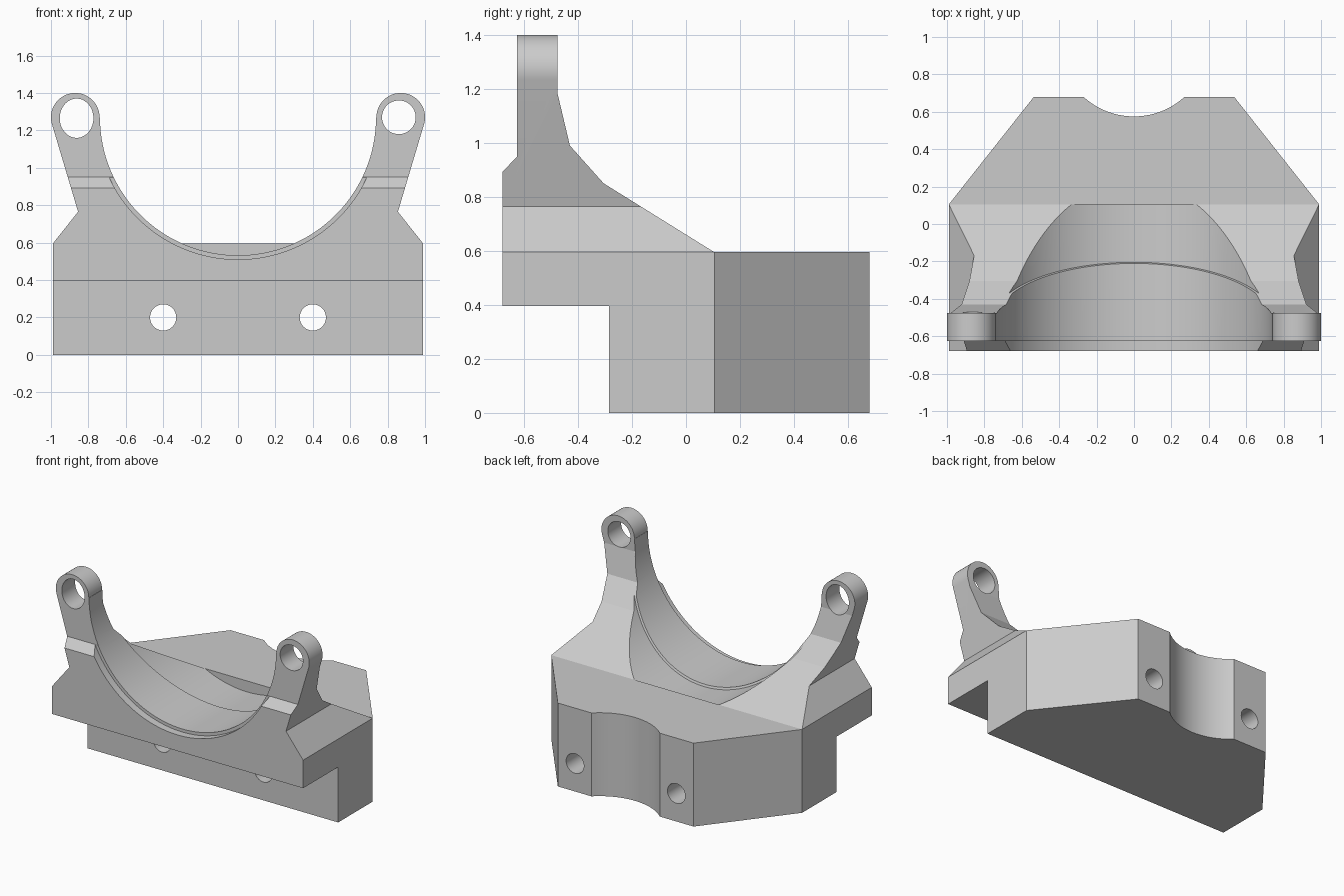
import bpy, bmesh
from math import sin, cos, radians, asin, pi

if "Cube" in bpy.data.objects:
    bpy.data.objects.remove(bpy.data.objects["Cube"])


def prism(name, pts, axis, a, b, start=None):
    """Extrude a 2D profile along an axis from a to b; start(u, v) may tilt the first cap."""
    def place(u, v, w):
        return {'x': (w, u, v), 'y': (u, w, v), 'z': (u, v, w)}[axis]
    bm = bmesh.new()
    lo = [bm.verts.new(place(u, v, start(u, v) if start else a)) for u, v in pts]
    hi = [bm.verts.new(place(u, v, b)) for u, v in pts]
    bm.faces.new(lo)
    bm.faces.new(hi)
    n = len(pts)
    for i in range(n):
        j = (i + 1) % n
        bm.faces.new((lo[i], lo[j], hi[j], hi[i]))
    bmesh.ops.recalc_face_normals(bm, faces=bm.faces)
    me = bpy.data.meshes.new(name)
    bm.to_mesh(me)
    bm.free()
    ob = bpy.data.objects.new(name, me)
    bpy.context.collection.objects.link(ob)
    return ob


def arc(cx, cy, rx, a0, a1, n, ry=None):
    ry = ry or rx
    return [(cx + rx * cos(a0 + (a1 - a0) * i / n), cy + ry * sin(a0 + (a1 - a0) * i / n))
            for i in range(n + 1)]


def ring(cx, cy, rx, n=72, ry=None):
    return arc(cx, cy, rx, 0, 2 * pi, n, ry)[:-1]


def bowl(r, top):
    """Lower part of a bore circle, closed by a chord at height top."""
    t = asin((top - BORE_Z) / r)
    return arc(0, BORE_Z, r, -pi - t, t, 96)


def combine(target, cutter, op):
    mod = target.modifiers.new(cutter.name, 'BOOLEAN')
    mod.object, mod.operation, mod.solver = cutter, op, 'EXACT'
    cutter.hide_render = True
    bpy.context.view_layer.objects.active = target
    bpy.ops.object.modifier_apply(modifier=mod.name)
    bpy.data.objects.remove(cutter)


BORE_Z = 1.27

# Front outline with two round lugs
half = [(0.99, -0.1), (0.99, 0.595), (0.855, 0.765)]
half += arc(0.87, BORE_Z, 0.13, radians(-16.6), pi, 40)
bracket = prism("saddle_bracket", half + [(-x, z) for x, z in reversed(half)], 'y', -1, 1)

# Side outline
side = [(-0.68, 0.395), (-0.285, 0.395), (-0.285, 0), (0.68, 0), (0.68, 0.595),
        (0.105, 0.595), (-0.305, 0.85), (-0.43, 0.99), (-0.475, 1.18),
        (-0.475, 1.5), (-0.625, 1.5), (-0.625, 0.95), (-0.68, 0.892)]
combine(bracket, prism("side_outline", side, 'x', -1.2, 1.2), 'INTERSECT')

# Plan outline with chamfered back corners
plan = [(1.069, -0.8), (1.069, 0.005), (0.48, 0.75)]
combine(bracket, prism("plan_outline", plan + [(-x, y) for x, y in reversed(plan)],
                       'z', -0.5, 2), 'INTERSECT')

# Main bore, front counterbore and tilted rear counterbore
combine(bracket, prism("main_bore", ring(0, BORE_Z, 0.738, 192), 'y', -0.9, 0.1), 'DIFFERENCE')
combine(bracket, prism("front_bore", bowl(0.76, 1.1), 'y', -0.8, -0.626), 'DIFFERENCE')
combine(bracket, prism("rear_bore", bowl(0.753, 1.18), 'y', 0, 0.105,
                       lambda x, z: -0.21 - 0.41 * (z - 0.53)), 'DIFFERENCE')

# Scoop in the back face
combine(bracket, prism("back_scoop", ring(0, 0.975, 0.4, 128), 'z', -0.2, 1), 'DIFFERENCE')

# Mounting holes and lug holes
for x, z, rx, rz in ((-0.4, 0.2, 0.07, 0.07), (0.4, 0.2, 0.07, 0.07),
                     (-0.863, 1.265, 0.09, 0.105), (0.86, 1.27, 0.09, 0.09)):
    combine(bracket, prism("hole", ring(x, z, rx, 72, rz), 'y', -1, 1), 'DIFFERENCE')

# Smooth curves, sharp creases
bpy.ops.object.select_all(action='DESELECT')
bracket.select_set(True)
bpy.context.view_layer.objects.active = bracket
bpy.ops.object.shade_smooth_by_angle(angle=radians(8))
